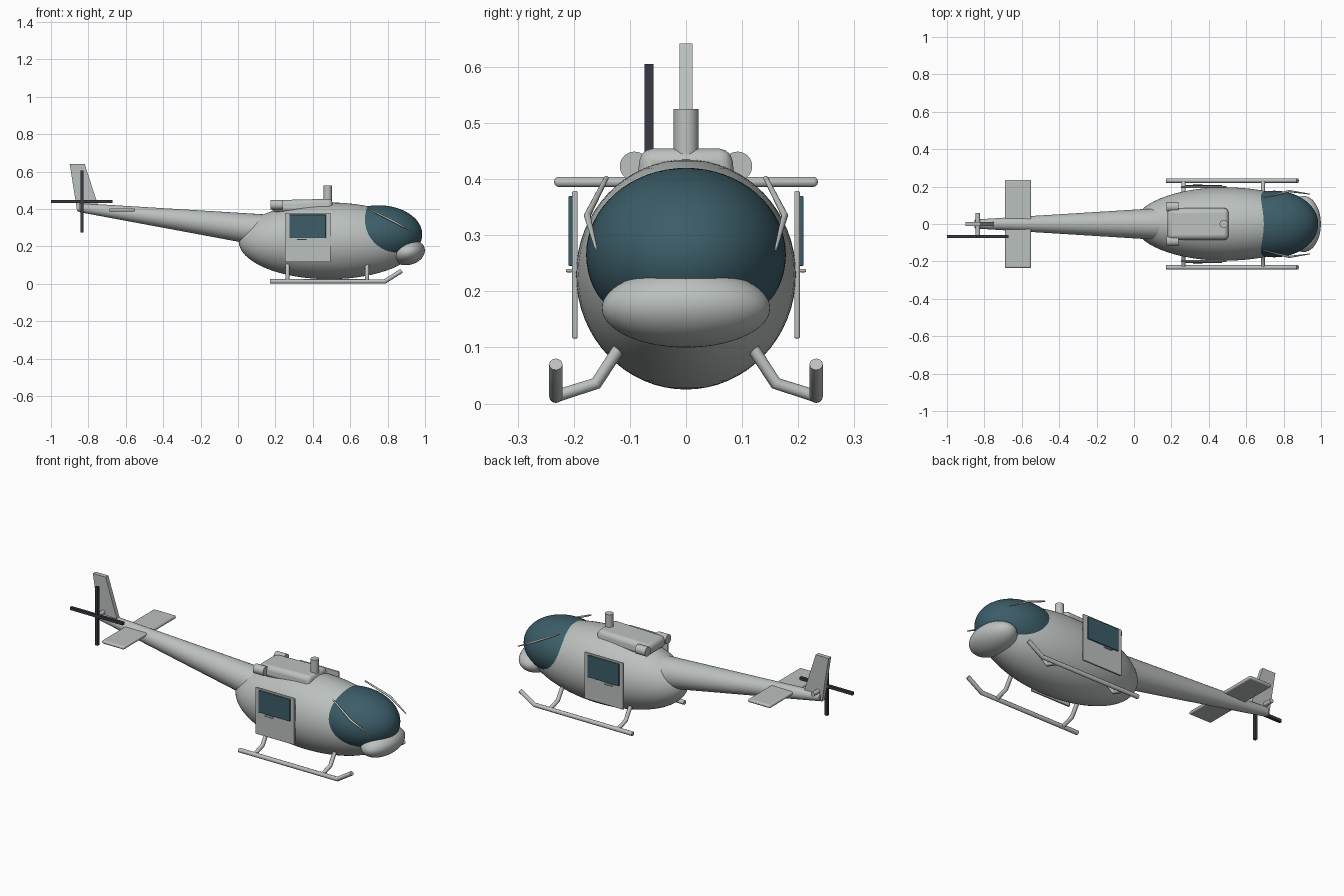
import bpy, bmesh, math
from mathutils import Vector

cube = bpy.data.objects.get("Cube")
if cube:
    bpy.data.objects.remove(cube, do_unlink=True)


def material(name, rgb):
    m = bpy.data.materials.new(name)
    m.use_nodes = True
    m.diffuse_color = (*rgb, 1)
    m.node_tree.nodes["Principled BSDF"].inputs["Base Color"].default_value = (*rgb, 1)
    return m


GREY = material("light grey paint", (0.5, 0.53, 0.52))
GLASS = material("teal glass", (0.045, 0.11, 0.14))
DARK = material("dark blade", (0.04, 0.04, 0.055))


def finish(name, mat, angle=40):
    ob = bpy.context.object
    ob.name = name
    ob.data.materials.clear()
    ob.data.materials.append(mat)
    bpy.ops.object.transform_apply(location=False, rotation=False, scale=True)
    bpy.ops.object.shade_smooth_by_angle(angle=math.radians(angle))
    return ob


def ellipsoid(name, mat, centre, radii, pitch=0):
    bpy.ops.mesh.primitive_uv_sphere_add(segments=64, ring_count=32, location=centre,
                                         rotation=(0, pitch, 0))
    bpy.context.object.scale = radii
    return finish(name, mat)


def box(name, mat, low, high, bevel=0.0):
    low, high = Vector(low), Vector(high)
    bpy.ops.mesh.primitive_cube_add(size=1, location=(low + high) / 2)
    bpy.context.object.scale = high - low
    ob = finish(name, mat, 30)
    if bevel:
        mod = ob.modifiers.new("soft edges", "BEVEL")
        mod.width = bevel
        mod.segments = 3
    return ob


def tube(name, mat, a, b, r1, r2=None):
    a, b = Vector(a), Vector(b)
    d = b - a
    bpy.ops.mesh.primitive_cone_add(vertices=32, radius1=r1, radius2=r1 if r2 is None else r2,
                                    depth=d.length, location=(a + b) / 2,
                                    rotation=d.to_track_quat("Z", "Y").to_euler())
    return finish(name, mat)


def pipe(name, mat, points, radius, radii=None):
    curve = bpy.data.curves.new(name, "CURVE")
    curve.dimensions = "3D"
    curve.bevel_depth = radius
    curve.bevel_resolution = 4
    curve.use_fill_caps = True
    spline = curve.splines.new("POLY")
    spline.points.add(len(points) - 1)
    for i, p in enumerate(points):
        spline.points[i].co = (*p, 1)
        spline.points[i].radius = radii[i] if radii else 1
    curve.materials.append(mat)
    ob = bpy.data.objects.new(name, curve)
    bpy.context.collection.objects.link(ob)
    return ob


# Cabin, canopy, nose and tail boom
ellipsoid("cabin", GREY, (0.488, 0, 0.23), (0.485, 0.196, 0.205))
ellipsoid("canopy", GLASS, (0.75, 0, 0.265), (0.235, 0.178, 0.155))
ellipsoid("nose", GREY, (0.907, 0, 0.17), (0.093, 0.15, 0.069), -0.2)
tube("tail_boom", GREY, (-0.85, 0, 0.408), (0.15, 0, 0.285), 0.024, 0.086)

# Engine housing and rotor mast
housing = box("engine_housing", GREY, (0.18, -0.088, 0.385), (0.505, 0.088, 0.455), 0.022)
for v in housing.data.vertices:
    if v.co.z > 0:
        v.co.y *= 0.92
        if v.co.x < 0:
            v.co.z -= 0.008
tube("rotor_mast", GREY, (0.48, 0, 0.4), (0.48, 0, 0.525), 0.022)

# Tail fin from a side profile
bm = bmesh.new()
profile = [(-0.9, 0.642), (-0.82, 0.642), (-0.745, 0.41), (-0.86, 0.388)]
face = bm.faces.new([bm.verts.new((x, -0.012, z)) for x, z in profile])
ext = bmesh.ops.extrude_face_region(bm, geom=[face])
bmesh.ops.translate(bm, vec=(0, 0.024, 0),
                    verts=[g for g in ext["geom"] if isinstance(g, bmesh.types.BMVert)])
bmesh.ops.recalc_face_normals(bm, faces=bm.faces)
mesh = bpy.data.meshes.new("tail_fin")
bm.to_mesh(mesh)
bm.free()
mesh.materials.append(GREY)
bpy.context.collection.objects.link(bpy.data.objects.new("tail_fin", mesh))

# Stabilizer and tail rotor
box("stabilizer", GREY, (-0.69, -0.235, 0.386), (-0.55, 0.235, 0.404), 0.008)
tube("tail_rotor_hub", GREY, (-0.835, -0.062, 0.44), (-0.835, 0.06, 0.44), 0.012)
box("tail_blade_horizontal", DARK, (-1, -0.074, 0.432), (-0.67, -0.058, 0.448))
box("tail_blade_vertical", DARK, (-0.843, -0.074, 0.275), (-0.827, -0.058, 0.605))

# Paired parts
for side, s in (("left", 1), ("right", -1)):
    def slab(name, mat, x, y, z, bevel):
        ys = sorted((s * y[0], s * y[1]))
        box(f"{side}_{name}", mat, (x[0], ys[0], z[0]), (x[1], ys[1], z[1]), bevel)

    # Door with window and handle
    slab("door", GREY, (0.25, 0.495), (0.193, 0.203), (0.116, 0.379), 0.003)
    slab("door_window", GLASS, (0.275, 0.47), (0.202, 0.2095), (0.245, 0.37), 0.002)
    slab("door_handle", GREY, (0.315, 0.365), (0.202, 0.214), (0.234, 0.24), 0.002)

    # Exhaust
    tube(f"{side}_exhaust", GREY, (0.175, s * 0.092, 0.423), (0.238, s * 0.092, 0.423), 0.026)

    # Skid and its struts
    pipe(f"{side}_skid", GREY, [(0.17, s * 0.232, 0.013), (0.785, s * 0.232, 0.013),
                                (0.875, s * 0.232, 0.07)], 0.012)
    for end, x in (("rear", 0.265), ("front", 0.69)):
        pipe(f"{side}_{end}_strut", GREY, [(x, s * 0.115, 0.105), (x, s * 0.16, 0.036),
                                           (x, s * 0.232, 0.013)], 0.011)

    # Wiper
    pipe(f"{side}_wiper", GREY, [(0.695, s * 0.142, 0.402), (0.83, s * 0.176, 0.335),
                                 (0.94, s * 0.16, 0.275)], 0.006, [0.7, 1, 0.4])
